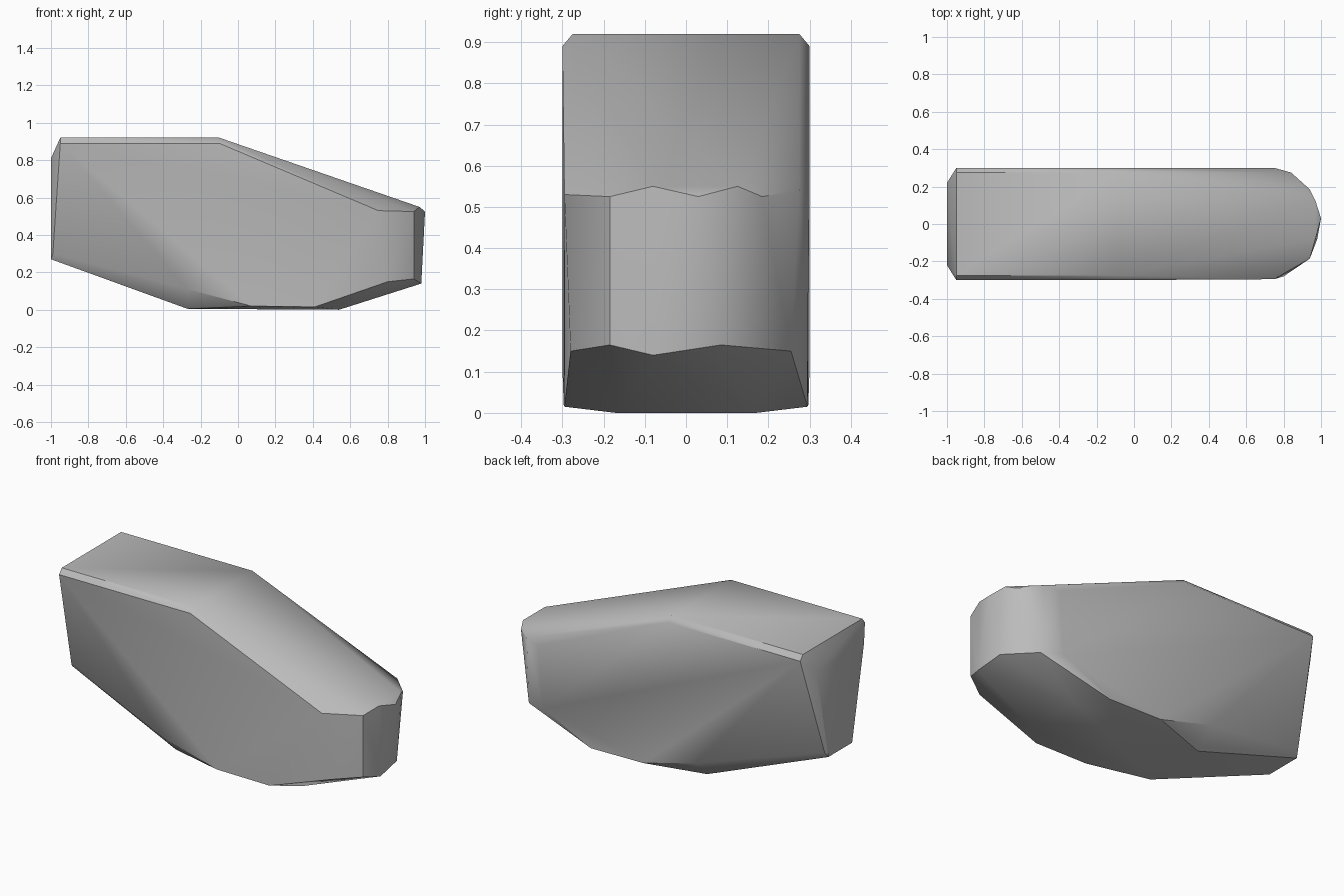
import bpy
import bmesh

cube = bpy.data.objects.get("Cube")
if cube:
    bpy.data.objects.remove(cube, do_unlink=True)

# Single stone grey
stone = bpy.data.materials.new("stone_grey")
stone.use_nodes = True
grey = (0.5, 0.5, 0.5, 1)
stone.diffuse_color = grey
stone.node_tree.nodes["Principled BSDF"].inputs["Base Color"].default_value = grey


def both_sides(points):
    """Repeat corners on the front and back of the rock."""
    return [(x, side * y, z) for x, y, z in points for side in (-1, 1)]


# Flat top with its bevelled rim
top = both_sides([(-0.95, 0.275, 0.92), (-0.1, 0.275, 0.92),
                  (-0.95, 0.3, 0.89), (-0.1, 0.3, 0.89)])
# Blunt tail, narrowing downwards
tail = both_sides([(-1, 0.22, 0.81), (-1, 0.11, 0.27), (-0.99, 0.13, 0.3)])
# Flanks and underside
belly = both_sides([(-0.27, 0.3, 0.11), (-0.27, 0.19, 0.005),
                    (0.07, 0.297, 0.02), (0.41, 0.295, 0.015),
                    (0.54, 0.17, 0)])
# Rounded nose: upper and lower rims
nose_top = [(0.75, -0.295, 0.53), (0.94, -0.185, 0.525), (0.97, -0.08, 0.55),
            (1, 0.03, 0.525), (0.97, 0.125, 0.55), (0.94, 0.185, 0.525),
            (0.84, 0.275, 0.54), (0.75, 0.3, 0.53)]
nose_bottom = [(0.8, -0.28, 0.15), (0.94, -0.185, 0.165), (0.98, -0.08, 0.14),
               (0.97, 0.085, 0.165), (0.84, 0.255, 0.15), (0.72, 0.295, 0.165)]

# Wrap the corners into one faceted boulder
bm = bmesh.new()
for corner in top + tail + belly + nose_top + nose_bottom:
    bm.verts.new(corner)
hull = bmesh.ops.convex_hull(bm, input=bm.verts)
loose = {v for v in hull["geom_interior"] if isinstance(v, bmesh.types.BMVert)}
bmesh.ops.delete(bm, geom=list(loose), context="VERTS")
bmesh.ops.dissolve_limit(bm, angle_limit=0.02, verts=bm.verts, edges=bm.edges)
bmesh.ops.recalc_face_normals(bm, faces=bm.faces)

mesh = bpy.data.meshes.new("boulder")
bm.to_mesh(mesh)
bm.free()
mesh.materials.append(stone)
boulder = bpy.data.objects.new("boulder", mesh)
bpy.context.collection.objects.link(boulder)

# Soft facets with crisp main edges
bpy.ops.object.select_all(action="DESELECT")
boulder.select_set(True)
bpy.context.view_layer.objects.active = boulder
bpy.ops.object.shade_smooth_by_angle(angle=0.5236)
